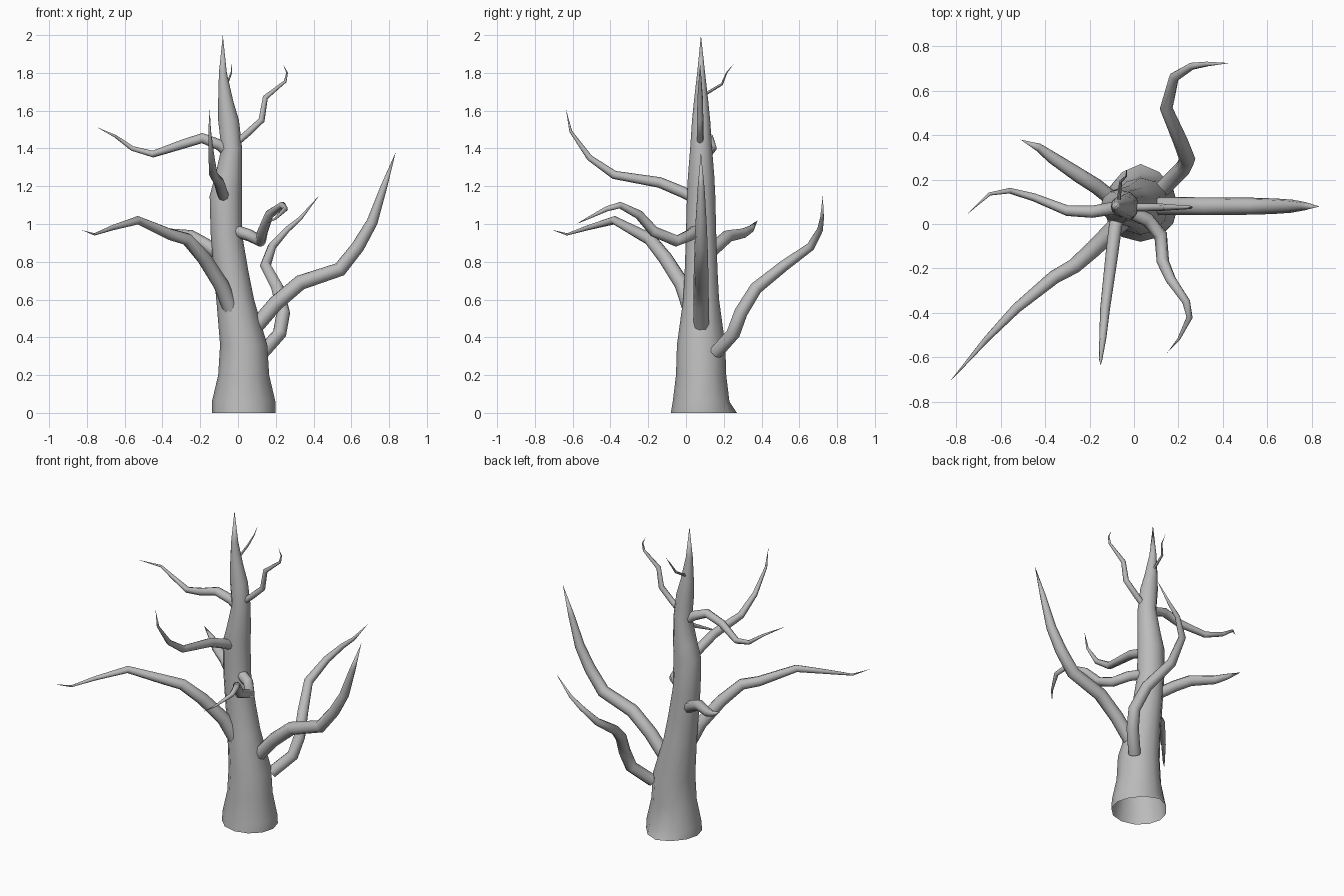
import bpy, bmesh, math
from mathutils import Vector

if "Cube" in bpy.data.objects:
    bpy.data.objects.remove(bpy.data.objects["Cube"])

bark = bpy.data.materials.new("grey_bark")
bark.use_nodes = True
GREY = (0.5, 0.5, 0.5, 1)
bark.diffuse_color = GREY
bark.node_tree.nodes["Principled BSDF"].inputs["Base Color"].default_value = GREY


def skin(name, rings, cap_start):
    """Bridge rings of points into a smooth tube."""
    bm = bmesh.new()
    loops = [[bm.verts.new(p) for p in ring] for ring in rings]
    n = len(loops[0])
    for a, b in zip(loops, loops[1:]):
        for i in range(n):
            j = (i + 1) % n
            bm.faces.new((a[i], a[j], b[j], b[i]))
    if cap_start:
        bm.faces.new(loops[0][::-1])
    bmesh.ops.remove_doubles(bm, verts=loops[-1], dist=0.005)
    mesh = bpy.data.meshes.new(name)
    bm.to_mesh(mesh)
    bm.free()
    mesh.materials.append(bark)
    obj = bpy.data.objects.new(name, mesh)
    bpy.context.collection.objects.link(obj)
    bpy.ops.object.select_all(action='DESELECT')
    obj.select_set(True)
    bpy.context.view_layer.objects.active = obj
    bpy.ops.object.shade_smooth_by_angle(angle=math.radians(50))
    return obj


def branch(name, radius, power, path, sides=8):
    """Sweep a tapering tube along a bent path."""
    pts = [Vector(p) for p in path]
    dist = [0.0]
    for a, b in zip(pts, pts[1:]):
        dist.append(dist[-1] + (b - a).length)
    rings = []
    axis = (pts[1] - pts[0]).normalized()
    side = axis.orthogonal().normalized()
    for i, p in enumerate(pts):
        before = (p - pts[max(i - 1, 0)]).normalized()
        after = (pts[min(i + 1, len(pts) - 1)] - p).normalized()
        new_axis = (before + after).normalized()
        side = axis.rotation_difference(new_axis) @ side
        axis = new_axis
        up = axis.cross(side)
        r = max(radius * (1 - (dist[i] / dist[-1]) ** power), 0.001)
        rings.append([p + r * (math.cos(t) * side + math.sin(t) * up)
                      for t in (math.tau * k / sides for k in range(sides))])
    return skin(name, rings, True)


# Trunk: height, centre x, half width, half depth; hollow underneath
TRUNK = [(0, .03, .168, .16), (.06, .03, .168, .15), (.2, .03, .135, .133),
         (.36, .03, .125, .128), (.6, -.015, .1, .095), (.75, -.037, .092, .087),
         (.95, -.062, .083, .08), (1.15, -.065, .085, .075), (1.25, -.05, .072, .07),
         (1.4, -.033, .055, .058), (1.55, -.05, .055, .048),
         (1.65, -.065, .04, .038), (1.8, -.08, .021, .021), (2, -.08, .001, .001)]
SIDES = 12
rings = []
for z, cx, rx, ry in TRUNK:
    ring = [Vector((cx + rx * math.cos(t), .08 + ry * math.sin(t), z))
            for t in (math.tau * k / SIDES for k in range(SIDES))]
    rings.append(ring)
# Root flare at the back of the foot
for k, push in ((2, .015), (3, .03), (4, .015)):
    rings[0][k].y += push
skin("trunk", rings, False)

# Large lower limbs
branch("front_right_limb", .042, 1.8, [
    (-.03, .03, .53), (-.09, -.02, .68), (-.18, -.11, .82), (-.27, -.19, .92),
    (-.36, -.24, .945), (-.53, -.38, 1.02), (-.665, -.52, .98),
    (-.76, -.63, .945), (-.83, -.71, .97)])
branch("left_limb", .041, 3.5, [
    (.08, .08, .44), (.2, .08, .58), (.33, .08, .69), (.54, .08, .76),
    (.635, .08, .88), (.71, .08, 1.01), (.77, .08, 1.19), (.835, .08, 1.38)])
branch("back_left_limb", .037, 2.5, [
    (.13, .16, .32), (.22, .25, .42), (.24, .29, .53), (.21, .37, .66),
    (.145, .52, .78), (.18, .66, .88), (.26, .71, .97), (.33, .72, 1.03),
    (.43, .725, 1.15)])

# Middle branches
branch("front_left_branch", .032, 2.2, [
    (-.03, .06, .97), (.06, .02, .94), (.12, -.05, .91), (.13, -.17, .96),
    (.165, -.25, 1.05), (.235, -.35, 1.1), (.25, -.42, 1.08),
    (.2, -.52, 1.03), (.15, -.58, 1)])
branch("back_right_branch", .035, 4, [
    (-.07, .09, .82), (-.17, .17, .89), (-.25, .22, .935), (-.37, .3, .95),
    (-.43, .345, .975), (-.51, .38, 1.02)])
branch("front_branch", .03, 2, [
    (-.07, .06, 1.13), (-.085, -.02, 1.17), (-.1, -.14, 1.22),
    (-.13, -.38, 1.26), (-.14, -.51, 1.35), (-.15, -.61, 1.49),
    (-.15, -.635, 1.61)])

# Thin upper branches and twig
branch("right_branch", .03, 1.6, [
    (-.04, .08, 1.37), (-.1, .07, 1.42), (-.19, .055, 1.455), (-.3, .06, 1.42),
    (-.45, .12, 1.37), (-.56, .15, 1.4), (-.65, .135, 1.465), (-.75, .045, 1.515)])
branch("left_top_branch", .018, 3, [
    (-.02, .075, 1.42), (.05, .075, 1.48), (.125, .075, 1.55), (.145, .075, 1.67),
    (.25, .075, 1.755), (.26, .075, 1.8), (.24, .075, 1.845)])
branch("top_twig", .009, 2, [
    (-.07, .09, 1.68), (-.06, .19, 1.74), (-.035, .215, 1.8),
    (-.033, .255, 1.85)], 6)
